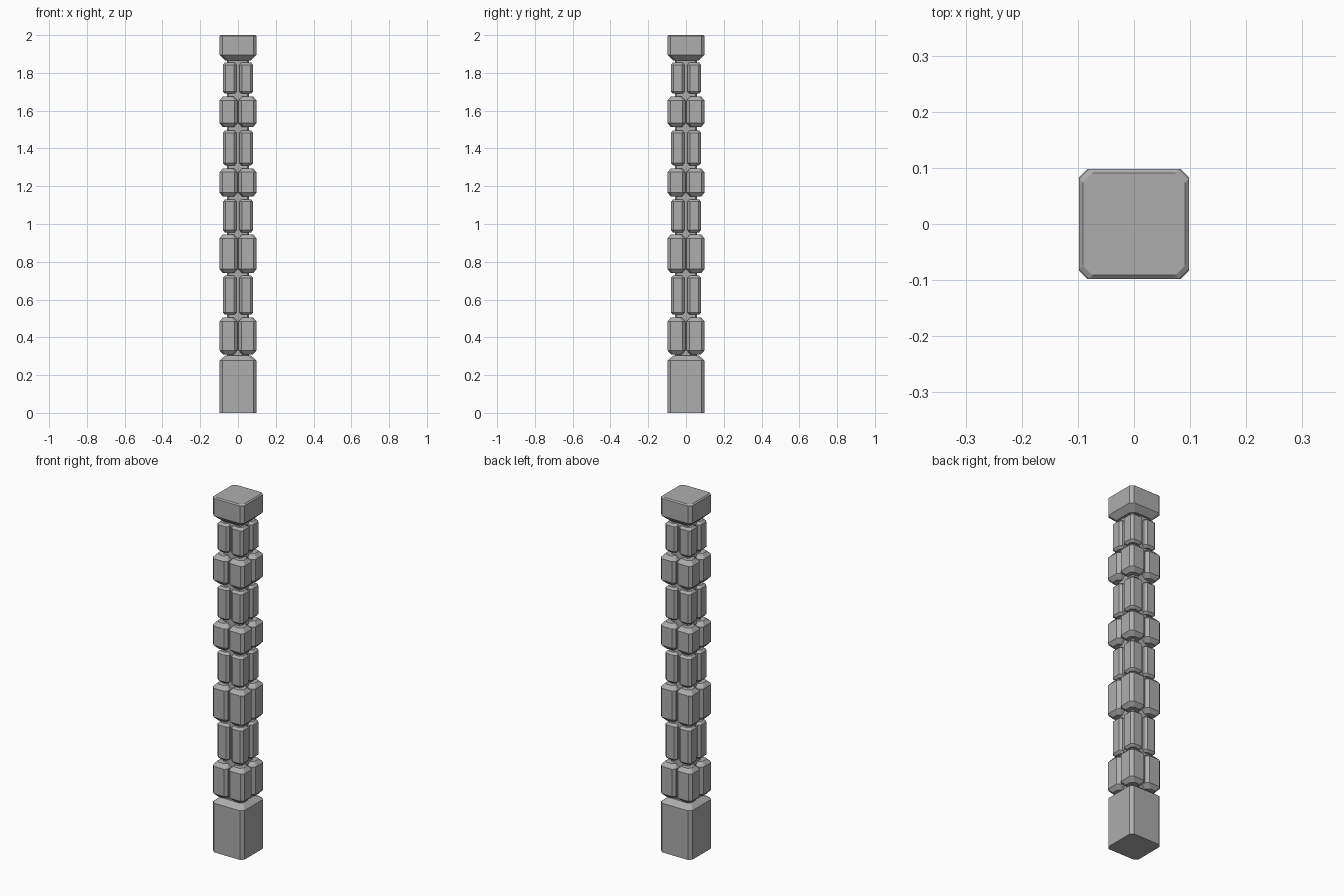
import bpy

cube = bpy.data.objects.get("Cube")
if cube:
    bpy.data.objects.remove(cube, do_unlink=True)

stone = bpy.data.materials.new("grey_stone")
stone.use_nodes = True
colour = (0.42, 0.42, 0.42, 1)
stone.diffuse_color = colour
stone.node_tree.nodes["Principled BSDF"].inputs["Base Color"].default_value = colour


def ring(cx, cy, half, cut, z):
    """Square outline with cut corners."""
    inner = half - cut
    pts = [(half, -inner), (half, inner), (inner, half), (-inner, half),
           (-half, inner), (-half, -inner), (-inner, -half), (inner, -half)]
    return [(cx + x, cy + y, z) for x, y in pts]


def block(name, cx, cy, half, cut, levels):
    """Stack of outlines; each level is a height and an inset."""
    verts, faces = [], []
    for z, inset in levels:
        verts += ring(cx, cy, half - inset, cut, z)
    for k in range(len(levels) - 1):
        a = 8 * k
        for i in range(8):
            j = (i + 1) % 8
            faces.append((a + i, a + j, a + j + 8, a + i + 8))
    last = 8 * (len(levels) - 1)
    faces.append(tuple(reversed(range(8))))
    faces.append(tuple(range(last, last + 8)))
    mesh = bpy.data.meshes.new(name)
    mesh.from_pydata(verts, [], faces)
    mesh.materials.append(stone)
    obj = bpy.data.objects.new(name, mesh)
    bpy.context.collection.objects.link(obj)


def quad_row(name, bottom, top, inner, outer, cut, rise, inset):
    """Four bevelled blocks around the core."""
    centre, half = (inner + outer) / 2, (outer - inner) / 2
    levels = [(bottom, inset), (bottom + rise, 0), (top - rise, 0), (top, inset)]
    for sx, side in ((-1, "right"), (1, "left")):
        for sy, end in ((-1, "front"), (1, "back")):
            block(f"{name}_{end}_{side}", sx * centre, sy * centre, half, cut, levels)


# Base, cap and inner core
block("base", 0, 0, 0.098, 0.017, [(0, 0), (0.277, 0), (0.303, 0.03)])
block("cap", 0, 0, 0.098, 0.017,
      [(1.866, 0.03), (1.895, 0), (1.994, 0), (2.0, 0.007)])
block("core", 0, 0, 0.057, 0.008, [(0.29, 0), (1.88, 0)])

# Wide and narrow block rows alternate up the shaft
wide = [(0.31, 0.505), (0.74, 0.945), (1.145, 1.295), (1.513, 1.675)]
narrow = [(0.52, 0.727), (0.955, 1.13), (1.31, 1.495), (1.69, 1.855)]
for n, (low, high) in enumerate(wide, 1):
    quad_row(f"wide_block_{n}", low, high, 0.003, 0.098, 0.015, 0.021, 0.018)
for n, (low, high) in enumerate(narrow, 1):
    quad_row(f"narrow_block_{n}", low, high, 0.007, 0.08, 0.013, 0.012, 0.011)
